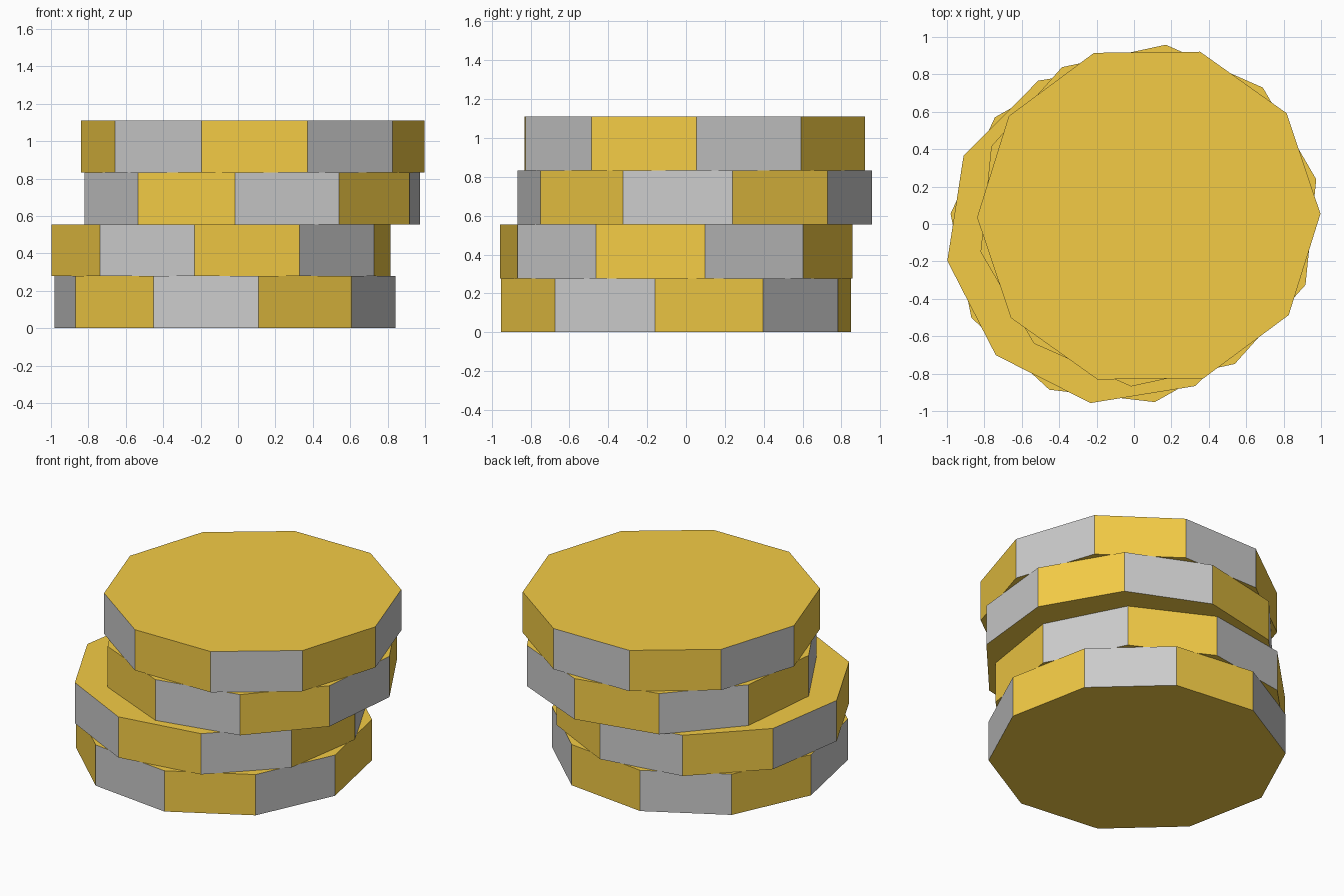
import bpy, bmesh
from math import cos, sin, radians

if "Cube" in bpy.data.objects:
    bpy.data.objects.remove(bpy.data.objects["Cube"])

SIDES, RADIUS, THICK = 10, 0.918, 0.2777

gold = bpy.data.materials.new("gold")
gold.diffuse_color = (0.9, 0.6, 0.06, 1)
gold.use_nodes = True
gold.node_tree.nodes["Principled BSDF"].inputs["Base Color"].default_value = gold.diffuse_color
grey = bpy.data.materials.new("grey")
grey.diffuse_color = (0.8, 0.8, 0.8, 1)
grey.use_nodes = True
grey.node_tree.nodes["Principled BSDF"].inputs["Base Color"].default_value = grey.diffuse_color


def add_coin(name, x, y, level, start, first_grey):
    """Ten-sided coin: gold faces, rim alternating gold and grey."""
    bm = bmesh.new()
    angles = [radians(start + 360 / SIDES * i) for i in range(SIDES)]
    low, high = [[bm.verts.new((RADIUS * cos(a), RADIUS * sin(a), z)) for a in angles]
                 for z in (0, THICK)]
    bm.faces.new(low[::-1])
    bm.faces.new(high)
    for i in range(SIDES):
        j = (i + 1) % SIDES
        rim = bm.faces.new((low[i], low[j], high[j], high[i]))
        rim.material_index = (i + first_grey) % 2
    mesh = bpy.data.meshes.new(name)
    bm.to_mesh(mesh)
    bm.free()
    mesh.materials.append(gold)
    mesh.materials.append(grey)
    coin = bpy.data.objects.new(name, mesh)
    coin.location = (x, y, level * THICK)
    bpy.context.collection.objects.link(coin)


# Stack from bottom to top: offset, turn of the first front edge, its colour
coins = [(-0.069, -0.052, -114.7, 1),
         (-0.092, -0.05, -98.8, 0),
         (0.077, 0.045, -95.8, 1),
         (0.079, 0.045, -107.4, 0)]
for n, (x, y, start, first_grey) in enumerate(coins):
    add_coin(f"coin_{n + 1}", x, y, n, start, first_grey)
